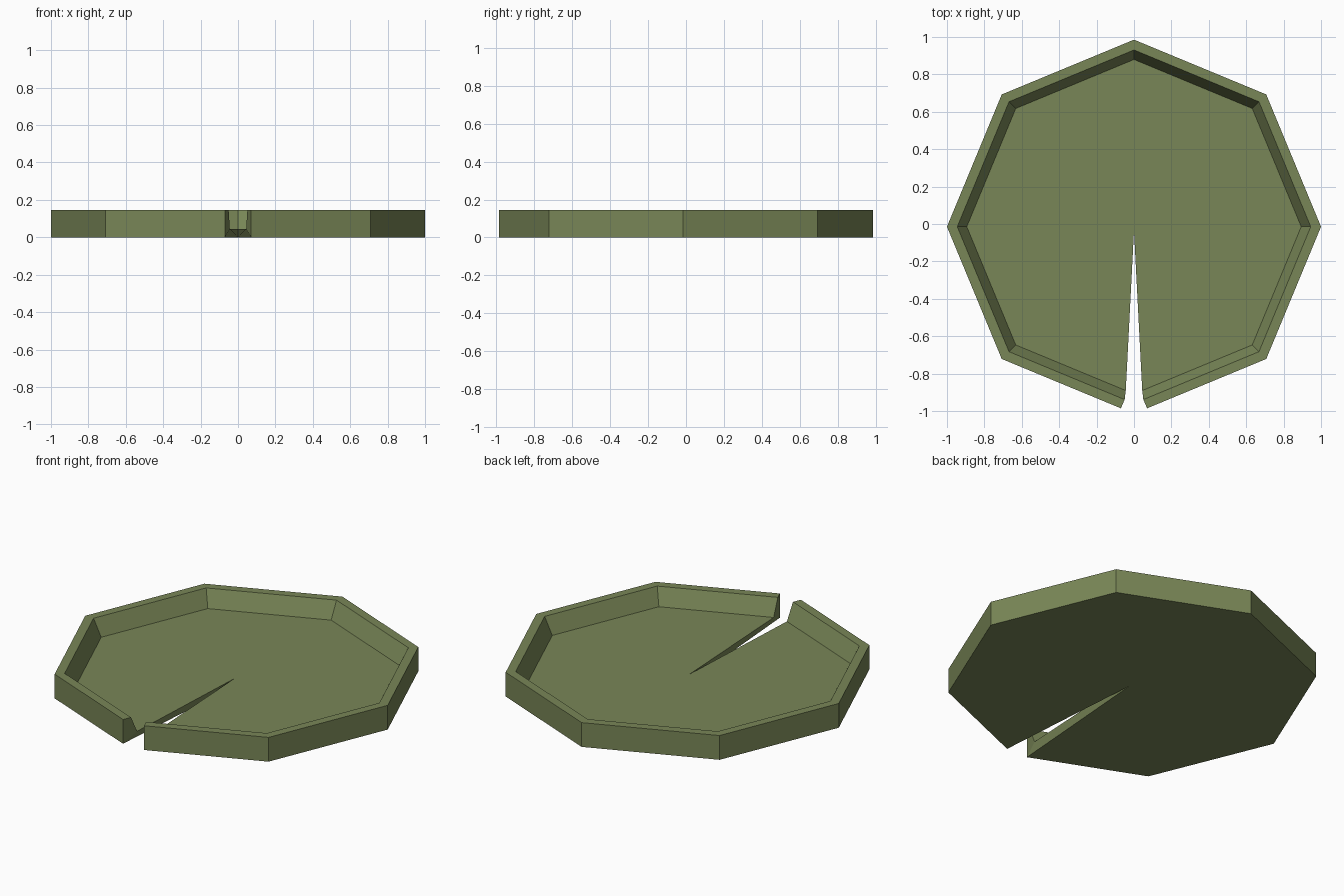
import bpy, bmesh, math

if "Cube" in bpy.data.objects:
    bpy.data.objects.remove(bpy.data.objects["Cube"])

CY = -0.0145          # centre of the octagon, so the notched pad is centred on y = 0
HEIGHT, FLOOR = 0.145, 0.045

mat = bpy.data.materials.new("leaf green")
mat.diffuse_color = (0.19, 0.24, 0.095, 1)
mat.use_nodes = True
mat.node_tree.nodes["Principled BSDF"].inputs["Base Color"].default_value = mat.diffuse_color

bm = bmesh.new()


def ring(radius, gap, z):
    """Octagon outline, open at the front where the notch cuts it."""
    end_y = CY - radius + gap * math.tan(math.pi / 8)
    pts = [(gap, end_y)]
    for i in range(1, 8):
        a = -math.pi / 2 + i * math.pi / 4
        pts.append((radius * math.cos(a), CY + radius * math.sin(a)))
    pts.append((-gap, end_y))
    return [bm.verts.new((x, y, z)) for x, y in pts]


# Profile from underside, up the outside, over the rim and down to the floor
rings = [ring(1.0, 0.07, 0), ring(1.0, 0.07, HEIGHT),
         ring(0.945, 0.05, HEIGHT), ring(0.894, 0.044, FLOOR)]
for a, b in zip(rings, rings[1:]):
    for i in range(8):
        bm.faces.new((a[i], a[i + 1], b[i + 1], b[i]))

# Floor and underside, both reaching in to the notch tip
tip_low = bm.verts.new((0, -0.035, 0))
tip_high = bm.verts.new((0, -0.035, FLOOR))
bm.faces.new(rings[3] + [tip_high])
bm.faces.new(rings[0] + [tip_low])

# Notch walls
for k in (0, 8):
    low, top, inner, floor = (r[k] for r in rings)
    bm.faces.new((tip_low, tip_high, floor, low))
    bm.faces.new((low, floor, inner, top))

bmesh.ops.recalc_face_normals(bm, faces=bm.faces)
mesh = bpy.data.meshes.new("lily_pad")
bm.to_mesh(mesh)
bm.free()
mesh.materials.append(mat)
pad = bpy.data.objects.new("lily_pad", mesh)
bpy.context.collection.objects.link(pad)
